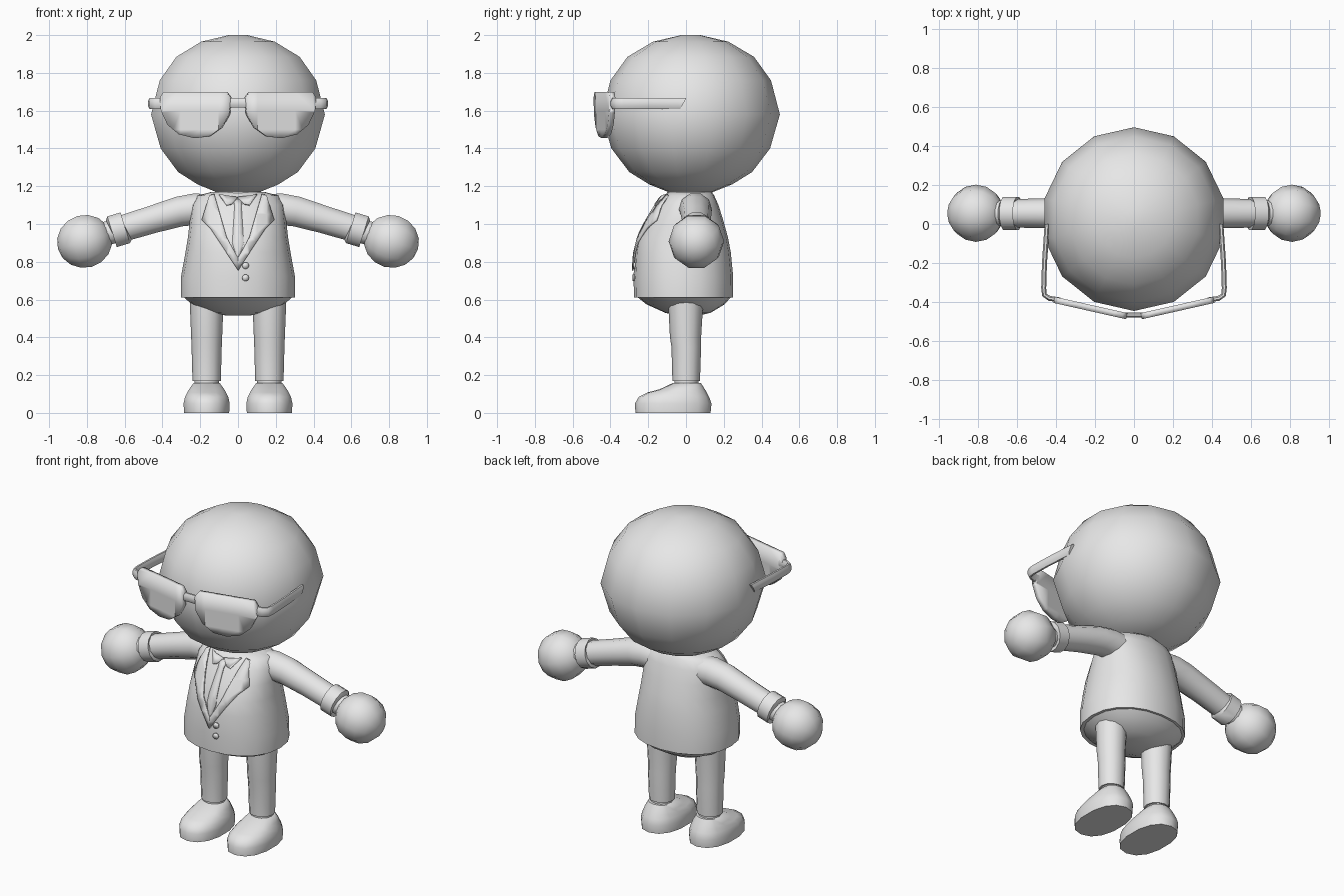
import bpy, bmesh, math
from mathutils import Vector, Matrix
from mathutils.bvhtree import BVHTree

if "Cube" in bpy.data.objects:
    bpy.data.objects.remove(bpy.data.objects["Cube"])

grey = bpy.data.materials.new("plain_grey")
grey.diffuse_color = (0.8, 0.8, 0.8, 1)
grey.use_nodes = True
grey.node_tree.nodes["Principled BSDF"].inputs["Base Color"].default_value = grey.diffuse_color


def finish(bm, name, angle=45):
    bmesh.ops.recalc_face_normals(bm, faces=bm.faces)
    mesh = bpy.data.meshes.new(name)
    bm.to_mesh(mesh)
    bm.free()
    mesh.materials.append(grey)
    ob = bpy.data.objects.new(name, mesh)
    bpy.context.collection.objects.link(ob)
    bpy.ops.object.select_all(action='DESELECT')
    ob.select_set(True)
    bpy.context.view_layer.objects.active = ob
    bpy.ops.object.shade_smooth_by_angle(angle=math.radians(angle))
    return ob


def loft(name, loops, angle=45):
    """Skin a list of point loops and cap both ends."""
    bm = bmesh.new()
    rings = [[bm.verts.new(p) for p in loop] for loop in loops]
    n = len(rings[0])
    for a, b in zip(rings, rings[1:]):
        for i in range(n):
            j = (i + 1) % n
            bm.faces.new((a[i], a[j], b[j], b[i]))
    bm.faces.new(rings[0])
    bm.faces.new(rings[-1])
    return finish(bm, name, angle)


def stack(name, rows, cx=0, seg=14, power=1.0, angle=45):
    """Rows of (z, half width, front y, back y) make oval rings."""
    def sp(v):
        return math.copysign(abs(v) ** power, v)
    loops = []
    for z, rx, yf, yb in rows:
        cy, ry = (yf + yb) / 2, (yb - yf) / 2
        angs = [2 * math.pi * i / seg for i in range(seg)]
        loops.append([(cx + rx * sp(math.sin(a)), cy + ry * sp(math.cos(a)), z) for a in angs])
    return loft(name, loops, angle)


def tube(name, path, seg=10, flat=1.0, up=(0, 1, 0), angle=45):
    """Path of (point, radius); flat scales the radius along the side axis."""
    pts = [Vector(p) for p, r in path]
    loops = []
    for i, (p, r) in enumerate(path):
        d = (pts[min(i + 1, len(pts) - 1)] - pts[max(i - 1, 0)]).normalized()
        side = d.cross(Vector(up)).normalized()
        top = side.cross(d)
        angs = [2 * math.pi * (k + 0.5) / seg for k in range(seg)]
        loops.append([pts[i] + side * (r * flat * math.cos(a)) + top * (r * math.sin(a))
                      for a in angs])
    return loft(name, loops, angle)


def plate(name, outline, depth, thick, step=0.05, side=1):
    """Cut an x-z outline into a grid, lay it on y = depth(x, z), thicken it."""
    bm = bmesh.new()
    bm.faces.new([bm.verts.new((side * x, 0, z)) for x, z in outline])
    for axis in (Vector((1, 0, 0)), Vector((0, 0, 1))):
        for k in range(-10, 41):
            bmesh.ops.bisect_plane(bm, geom=bm.verts[:] + bm.edges[:] + bm.faces[:],
                                   plane_co=axis * (k * step), plane_no=axis)
    for v in bm.verts:
        v.co.y = depth(v.co.x, v.co.z)
    ob = finish(bm, name)
    mod = ob.modifiers.new("thickness", 'SOLIDIFY')
    mod.thickness = thick
    mod.offset = 0
    return ob


# head and neck
profile = [(2.0, .05), (1.965, .20), (1.885, .335), (1.76, .425), (1.58, .472),
           (1.40, .42), (1.275, .325), (1.21, .22), (1.17, .12)]
stack("head", [(z, r, .025 - r, .025 + r) for z, r in profile], angle=60)
stack("neck", [(1.10, .135, -.10, .15), (1.165, .125, -.10, .14), (1.21, .125, -.09, .14)])

# jacket and hips
jacket = stack("jacket", [(.61, .303, -.275, .25), (.72, .302, -.278, .25),
                          (.85, .278, -.27, .237), (.93, .265, -.255, .222),
                          (1.02, .255, -.21, .197), (1.10, .245, -.16, .172),
                          (1.15, .215, -.12, .15), (1.17, .14, -.09, .135)],
               seg=20, power=.9)
stack("hips", [(.615, .29, -.26, .24), (.575, .245, -.21, .205),
               (.53, .15, -.11, .13), (.515, .06, -.05, .07)], seg=20, power=.9)

# jacket surface lookup for the flat clothing details
jb = bmesh.new()
jb.from_mesh(jacket.data)
tree = BVHTree.FromBMesh(jb)
jb.free()


def on_jacket(gap):
    def depth(x, z):
        hit = tree.ray_cast(Vector((x, -2, z)), Vector((0, 1, 0)))[0]
        return (hit.y if hit else -.06) - gap
    return depth


plate("tie", [(-.025, 1.13), (.025, 1.13), (.018, 1.09), (.03, .90), (0, .80),
              (-.03, .90), (-.018, 1.09)], on_jacket(.003), .008)

# glasses lens outline and its slanted plane
lens = [(.037, 1.67), (.06, 1.70), (.39, 1.70), (.41, 1.67), (.405, 1.60), (.37, 1.525),
        (.31, 1.475), (.23, 1.455), (.15, 1.463), (.085, 1.51), (.045, 1.58)]


def lens_depth(x, z):
    return -.482 + .225 * abs(x)


for s, tag in ((1, "left"), (-1, "right")):
    # lapels, shirt collar
    plate(f"lapel_{tag}", [(.125, 1.155), (.15, 1.15), (.19, 1.02), (.145, .975), (.0, .755),
                           (.0, .82), (.06, .93)], on_jacket(.007), .009, side=s)
    plate(f"shirt_collar_{tag}", [(.0, 1.14), (.10, 1.155), (.06, 1.10), (.035, 1.105)],
          on_jacket(.009), .009, side=s)

    # arm, cuff, hand
    tube(f"sleeve_{tag}", [((s * .12, .05, 1.075), .085), ((s * .23, .05, 1.078), .088),
                           ((s * .31, .052, 1.066), .084), ((s * .45, .055, 1.025), .077),
                           ((s * .62, .055, .973), .073)])
    tube(f"cuff_{tag}", [((s * .595, .055, .981), .075), ((s * .597, .055, .98), .088),
                         ((s * .667, .055, .959), .088), ((s * .669, .055, .958), .07)], seg=12)
    tube(f"wrist_{tag}", [((s * .64, .055, .967), .066), ((s * .73, .055, .94), .066)])
    bm = bmesh.new()
    bmesh.ops.create_uvsphere(bm, u_segments=10, v_segments=8, radius=.147,
                              matrix=Matrix.Translation((s * .812, .055, .908))
                              @ Matrix.Rotation(s * math.radians(106), 4, 'Y'))
    finish(bm, f"hand_{tag}", 60)

    # leg, ankle, shoe
    stack(f"trouser_leg_{tag}", [(.17, .075, -.072, .074), (.35, .08, -.077, .08),
                                 (.40, .082, -.085, .08), (.60, .09, -.095, .092)],
          cx=s * .166, seg=12)
    stack(f"ankle_{tag}", [(.14, .065, -.062, .066), (.18, .065, -.062, .066)],
          cx=s * .166, seg=12)
    stack(f"shoe_{tag}", [(0, .122, -.268, .13), (.05, .125, -.27, .135),
                          (.085, .117, -.25, .122), (.108, .105, -.205, .11),
                          (.125, .095, -.14, .10), (.157, .072, -.072, .08)],
          cx=s * .166, seg=14, power=.88, angle=55)

    # sunglasses lens and temple bar
    plate(f"lens_{tag}", lens, lens_depth, .032, step=.1, side=s)
    bar = tube(f"temple_{tag}", [((s * .38, -.39, 1.638), .031), ((s * .435, -.382, 1.638), .031),
                                 ((s * .46, -.365, 1.638), .031), ((s * .464, -.33, 1.638), .031),
                                 ((s * .46, -.2, 1.638), .031), ((s * .447, -.015, 1.638), .031)],
               seg=8, flat=.45, up=(0, 0, 1))
    for v in bar.data.vertices:  # slanted tip
        if v.co.y > -.1:
            v.co.y += (v.co.z - 1.638) * .55

# glasses bridge
tube("glasses_bridge", [((-.05, -.468, 1.642), .028), ((.05, -.468, 1.642), .028)],
     seg=8, flat=.5, up=(0, 0, 1))

# buttons
for i, z in enumerate((.78, .715)):
    plate(f"button_{i}", [(.04 + .018 * math.cos(a * math.pi / 5), z + .018 * math.sin(a * math.pi / 5))
                          for a in range(10)], on_jacket(.004), .009)
